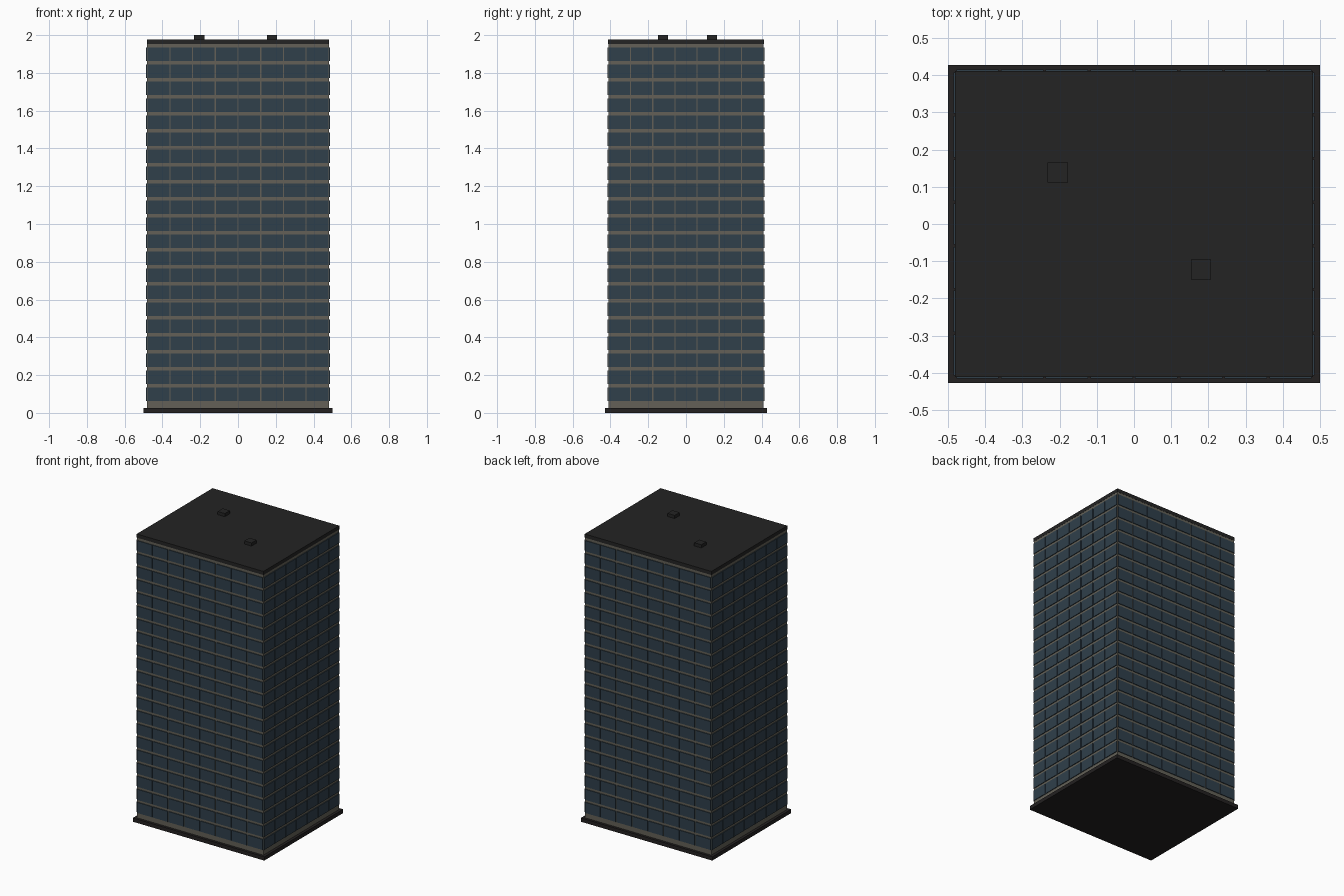
import bpy, bmesh
from mathutils import Matrix, Vector

if "Cube" in bpy.data.objects:
    bpy.data.objects.remove(bpy.data.objects["Cube"])


def material(name, rgb):
    m = bpy.data.materials.new(name)
    m.diffuse_color = (*rgb, 1)
    m.use_nodes = True
    m.node_tree.nodes["Principled BSDF"].inputs["Base Color"].default_value = m.diffuse_color
    return m


GLASS = material("blue_glass", (0.029, 0.050, 0.070))
STONE = material("warm_grey_stone", (0.125, 0.118, 0.095))
ROOF = material("charcoal", (0.017, 0.017, 0.017))
PLINTH = material("dark_plinth", (0.017, 0.015, 0.015))


def add_box(bm, lo, hi):
    lo, hi = Vector(lo), Vector(hi)
    bmesh.ops.create_cube(bm, size=1, matrix=Matrix.Translation((lo + hi) / 2)
                          @ Matrix.Diagonal((*(hi - lo), 1)))


def boxes(name, mat, spans):
    bm = bmesh.new()
    for lo, hi in spans:
        add_box(bm, lo, hi)
    me = bpy.data.meshes.new(name)
    bm.to_mesh(me)
    bm.free()
    me.materials.append(mat)
    ob = bpy.data.objects.new(name, me)
    bpy.context.collection.objects.link(ob)
    return ob


CX, CY = 0.481, 0.411      # half size of the stone core
OUT = 0.005                # how far the glass stands proud
ROWS, PITCH = 21, 0.09     # storeys
GLASS_Z, GLASS_H = 0.062, 0.073
GAP = 0.003                # half the vertical joint

# ground slab, core and roof slab
boxes("plinth", PLINTH, [((-0.5, -0.428, 0), (0.5, 0.428, 0.026))])
boxes("stone_core", STONE, [((-CX, -CY, 0.026), (CX, CY, 1.953))])
boxes("roof_slab", ROOF, [((-0.482, -0.412, 1.953), (0.482, 0.412, 1.978))])

# rooftop vents
boxes("roof_vents", ROOF, [((x - 0.027, y - 0.027, 1.978), (x + 0.027, y + 0.027, 2.0))
                           for x, y in ((-0.205, 0.138), (0.18, -0.122))])

# window panes on the four sides
panes_x, panes_y = [], []
for r in range(ROWS):
    z0 = GLASS_Z + r * PITCH
    z1 = z0 + GLASS_H
    for s in (-1, 1):
        for half, cols, depth, out in ((CX, 8, CY, panes_x), (CY, 7, CX, panes_y)):
            w = 2 * half / cols
            d0, d1 = sorted((s * (depth - 0.002), s * (depth + OUT)))
            for c in range(cols):
                a, b = -half + c * w + GAP, -half + (c + 1) * w - GAP
                if out is panes_x:
                    out.append(((a, d0, z0), (b, d1, z1)))
                else:
                    out.append(((d0, a, z0), (d1, b, z1)))
boxes("front_and_back_windows", GLASS, panes_x)
boxes("side_windows", GLASS, panes_y)
